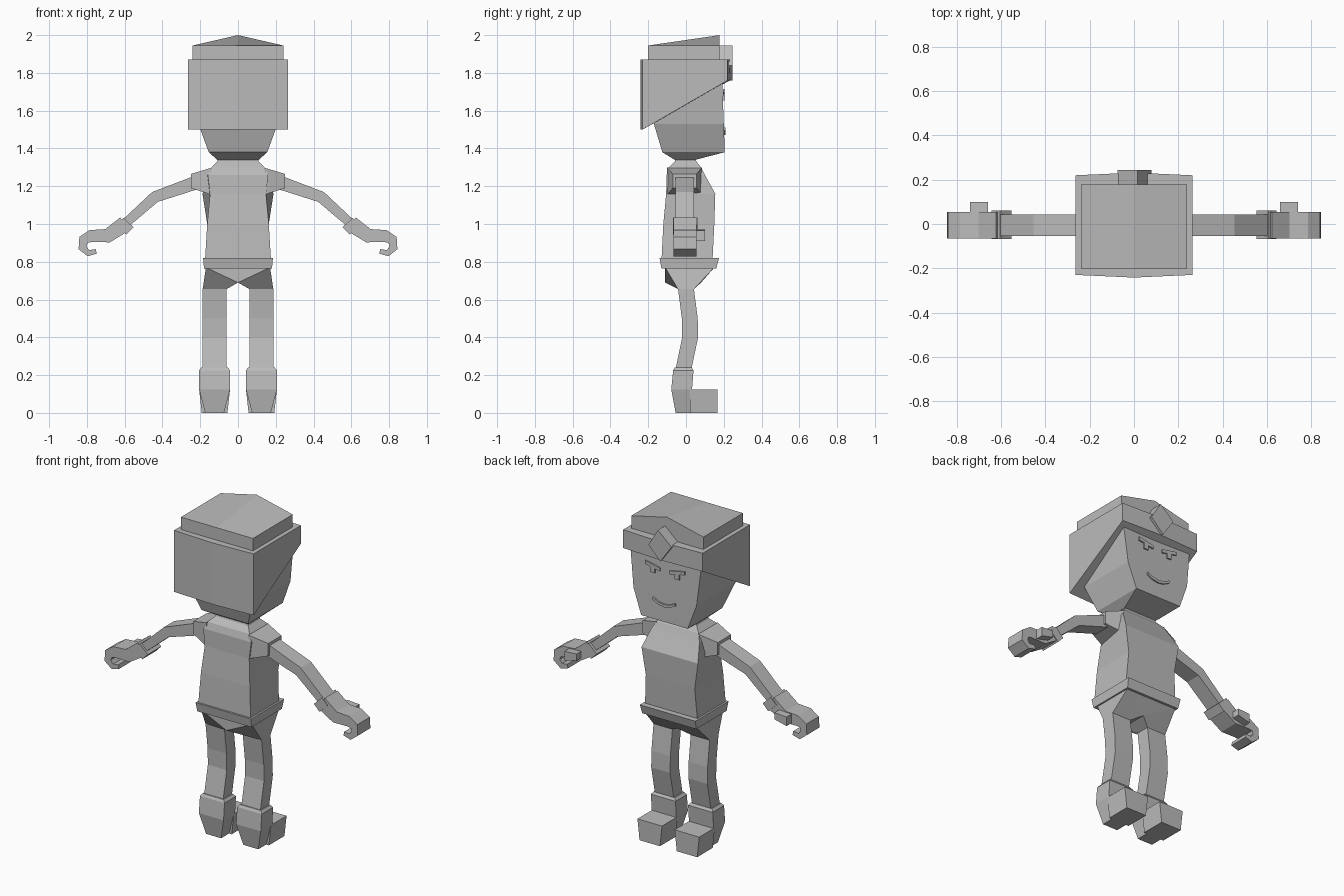
import bpy, bmesh
from math import cos, sin, radians
from mathutils import Vector

default_cube = bpy.data.objects.get("Cube")
if default_cube:
    bpy.data.objects.remove(default_cube, do_unlink=True)

colour = (.5, .5, .5, 1)
grey = bpy.data.materials.new("plain grey")
grey.use_nodes = True
grey.diffuse_color = colour
grey.node_tree.nodes["Principled BSDF"].inputs["Base Color"].default_value = colour


def loft(name, sections, side=1):
    """Skin equal-length sections, cap both ends; side mirrors across x."""
    bm = bmesh.new()
    rows = [[bm.verts.new((side * x, y, z)) for x, y, z in section] for section in sections]
    count = len(rows[0])
    for lower, upper in zip(rows, rows[1:]):
        for i in range(count):
            j = (i + 1) % count
            bm.faces.new((lower[i], lower[j], upper[j], upper[i]))
    bm.faces.new(rows[0])
    bm.faces.new(rows[-1])
    bmesh.ops.recalc_face_normals(bm, faces=bm.faces)
    mesh = bpy.data.meshes.new(name)
    bm.to_mesh(mesh)
    bm.free()
    mesh.materials.append(grey)
    bpy.context.collection.objects.link(bpy.data.objects.new(name, mesh))


def level(z, half, back, front, centre=0, flare=0):
    """Horizontal four-sided section; flare widens its front edge."""
    wide = half + flare
    return [(centre - half, back, z), (centre + half, back, z),
            (centre + wide, front, z), (centre - wide, front, z)]


def upright(x, bottom, top, back, front):
    """Vertical four-sided section facing along x."""
    return [(x, back, bottom), (x, back, top), (x, front, top), (x, front, bottom)]


def plate(name, outline, back, front, side=1):
    """Extrude an outline of (x, z) points along y."""
    loft(name, [[(x, y, z) for x, z in outline] for y in (back, front)], side)


def sweep(name, path, start, end, back, front, side):
    """Outline a tapering limb around an (x, z) path, then extrude it along y."""
    points = [Vector(point) for point in path]
    last = len(points) - 1
    above, below = [], []
    for i, point in enumerate(points):
        along = (points[min(i + 1, last)] - points[max(i - 1, 0)]).normalized()
        offset = Vector((-along.y, along.x)) * (start + (end - start) * i / last)
        above.append(point + offset)
        below.append(point - offset)
    strips = [[(p.x, back, p.y), (p.x, front, p.y), (q.x, front, q.y), (q.x, back, q.y)]
              for p, q in zip(above, below)]
    loft(name, strips, side)


# Head and neck
loft("head", [level(z=1.34, half=.11, back=-.06, front=.05),
              level(z=1.38, half=.155, back=-.125, front=.205),
              level(z=1.53, half=.21, back=-.17, front=.2),
              level(z=1.8, half=.24, back=-.18, front=.19)])
loft("neck", [level(z=1.3, half=.14, back=-.09, front=.08),
              level(z=1.33, half=.11, back=-.06, front=.055),
              level(z=1.36, half=.1, back=-.05, front=.05)])

# Torso, belt and the wedge between the legs
loft("torso", [level(z=.8, half=.175, back=-.13, front=.14),
               level(z=1, half=.163, back=-.12, front=.15),
               level(z=1.16, half=.148, back=-.105, front=.155, flare=.04),
               level(z=1.26, half=.16, back=-.103, front=.1),
               level(z=1.3, half=.14, back=-.09, front=.08)])
loft("belt", [level(z=.765, half=.18, back=-.13, front=.16),
              level(z=.82, half=.185, back=-.14, front=.175)])
hip, hip_top, crotch = .17, .77, .69
hip_back, hip_front, crotch_front = -.11, .15, .08
loft("pelvis", [[(-hip, y, hip_top), (hip, y, hip_top), (0, low_y, crotch)]
                for y, low_y in ((hip_back, hip_back), (hip_front, crotch_front))])

# Hair with a slanted lower edge and slightly bowed front and back
hair_half, hair_top, nape, brow = .265, 1.87, 1.5, 1.76
hair_back, hair_front, bow = -.23, .22, .012
hair = []
for x in (-hair_half, 0, hair_half):
    bulge = 0 if x else bow
    back, front = hair_back - bulge, hair_front + bulge
    hair.append([(x, back, nape), (x, back, hair_top), (x, front, hair_top), (x, front, brow)])
loft("hair", hair)

# Cap with a peak at the middle of its front
cap_half, cap_top, peak, cap_back, cap_front = .24, 1.945, 2, -.2, .178
cap = []
for x in (-cap_half, 0, cap_half):
    front_top = cap_top if x else peak
    cap.append([(x, cap_back, hair_top), (x, cap_front, hair_top),
                (x, cap_front, front_top), (x, cap_back, cap_top)])
loft("cap", cap)
plate("cap_badge", [(0, brow), (.08, 1.84), (.015, cap_top), (-.075, 1.865)],
      back=cap_front, front=.245)

# Mouth
smile = [(t * .075, 1.47 + t * t * .025) for t in (-1, -.5, 0, .5, 1)]
upper_lip = [(x, z + .016) for x, z in reversed(smile)]
plate("mouth", smile + upper_lip, back=.201, front=.21)

# Hooked hand follows an arc after the palm
hook_x, hook_z, hook_radius = .78, .89, .046
hook = [(hook_x + hook_radius * cos(radians(angle)), hook_z + hook_radius * sin(radians(angle)))
        for angle in range(90, -150, -55)]
wrist, knuckle = (.6, 1), (.69, .938)

for side, label in ((1, "left_"), (-1, "right_")):
    # Eyes
    eye, lid = .082, 1.69
    plate(label + "eyelid", [(eye - .05, lid - .015), (eye + .05, lid + .005),
                             (eye + .05, lid + .025), (eye - .05, lid + .005)],
          back=.195, front=.204, side=side)
    pupil = .015
    plate(label + "pupil", [(eye - pupil, lid), (eye + pupil, lid),
                            (eye + pupil, lid - .035), (eye - pupil, lid - .035)],
          back=.195, front=.204, side=side)

    # Shoulder, arm and hand
    loft(label + "shoulder", [upright(x=.14, bottom=1.155, top=1.298, back=-.1, front=.085),
                              upright(x=.25, bottom=1.19, top=1.265, back=-.07, front=.055)],
         side)
    sweep(label + "arm", [(.22, 1.22), (.44, 1.143), wrist],
          start=.036, end=.024, back=-.055, front=.043, side=side)
    sweep(label + "cuff", [(.58, 1.008), (.617, .97)],
          start=.037, end=.037, back=-.068, front=.06, side=side)
    sweep(label + "hand", [wrist, knuckle] + hook,
          start=.042, end=.012, back=-.065, front=.055, side=side)
    loft(label + "thumb", [upright(x=.66, bottom=.93, top=.97, back=.05, front=.1),
                           upright(x=.74, bottom=.91, top=.965, back=.05, front=.1)], side)

    # Leg: slanted hip, then a gently bent column
    leg_x, leg_half, leg_depth = .124, .063, .042
    leg = [[(0, hip_back, crotch), (hip, hip_back, hip_top),
            (hip, hip_front, hip_top), (0, crotch_front, crotch)]]
    for z, y in ((.655, 0), (.5, .02), (.4, .022), (.2, -.02)):
        leg.append(level(z, leg_half, y - leg_depth, y + leg_depth, centre=leg_x))
    loft(label + "leg", leg, side)

    # Boot: tapered heel and cuff, with a toe box
    boot, sole, instep = .082, .05, .125
    loft(label + "boot", [level(0, sole, back=-.055, front=.03, centre=leg_x),
                          level(instep, boot, back=-.078, front=.032, centre=leg_x),
                          level(.225, boot, back=-.068, front=.04, centre=leg_x),
                          level(.24, boot - .012, back=-.06, front=.03, centre=leg_x)], side)
    loft(label + "toe", [level(0, sole + .018, back=.02, front=.168, centre=leg_x),
                         level(instep, boot, back=.02, front=.168, centre=leg_x)], side)
